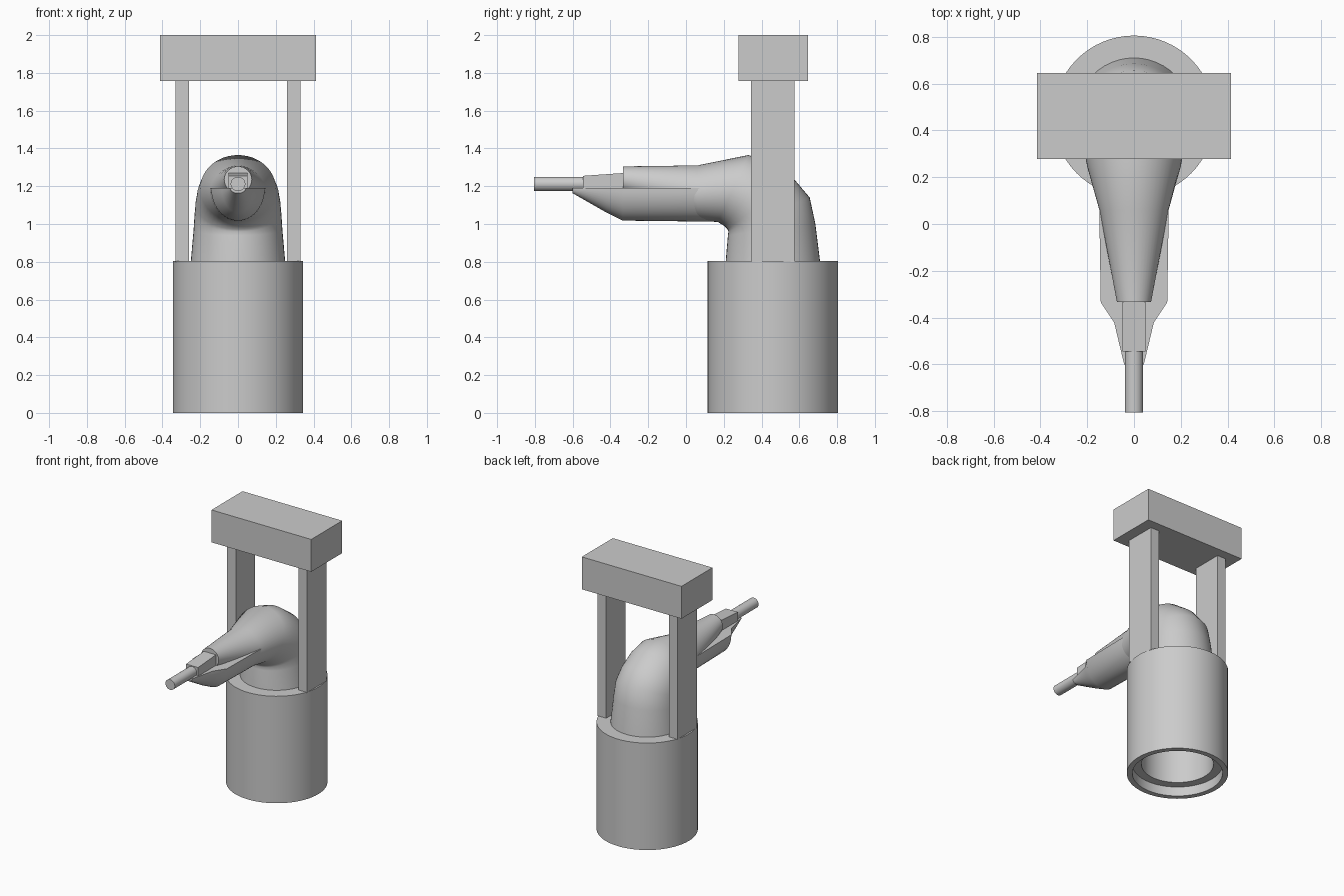
import bpy, bmesh
from math import sin, cos, pi
from mathutils import Vector

if "Cube" in bpy.data.objects:
    bpy.data.objects.remove(bpy.data.objects["Cube"])

N = 48


def finish(name, bm, smooth=True):
    bmesh.ops.recalc_face_normals(bm, faces=bm.faces)
    me = bpy.data.meshes.new(name)
    bm.to_mesh(me)
    bm.free()
    ob = bpy.data.objects.new(name, me)
    bpy.context.collection.objects.link(ob)
    if smooth:
        bpy.ops.object.select_all(action='DESELECT')
        ob.select_set(True)
        bpy.context.view_layer.objects.active = ob
        bpy.ops.object.shade_smooth_by_angle(angle=0.7)
    return ob


def loft(name, rings, cap_start=True, cap_end=True, wrap=False, smooth=True):
    bm = bmesh.new()
    loops = [[bm.verts.new(p) for p in r] for r in rings]
    pairs = list(zip(loops, loops[1:]))
    if wrap:
        pairs.append((loops[-1], loops[0]))
    for a, b in pairs:
        n = len(a)
        for i in range(n):
            j = (i + 1) % n
            bm.faces.new((a[i], a[j], b[j], b[i]))
    if cap_start and not wrap:
        bm.faces.new(loops[0])
    if cap_end and not wrap:
        bm.faces.new(loops[-1])
    return finish(name, bm, smooth)


def ellipse(top, bottom, w, n=N):
    """Ring spanned by two points in the yz plane and a half width in x."""
    t, b = Vector((0, *top)), Vector((0, *bottom))
    c, h = (t + b) / 2, (t - b) / 2
    return [c + h * cos(2 * pi * i / n) + Vector((w * sin(2 * pi * i / n), 0, 0))
            for i in range(n)]


def rect(y, w, z0, z1):
    return [(-w, y, z0), (w, y, z0), (w, y, z1), (-w, y, z1)]


def box(name, x0, x1, y0, y1, z0, z1):
    return loft(name, [[(x0, y, z0), (x1, y, z0), (x1, y, z1), (x0, y, z1)]
                       for y in (y0, y1)], smooth=False)


# Hollow base cylinder with a stepped underside
profile = [(.345, .803), (.345, 0), (.307, 0), (.307, .07), (.245, .07), (.245, .803)]
loft("base_cylinder",
     [ellipse((.46 + r, z), (.46 - r, z), r, 64) for r, z in profile], wrap=True)

# Bent elbow flowing into the tapered upper arm
sections = [((.71, .8), (.21, .8), .25),
            ((.685, 1.0), (.222, .94), .235),
            ((.655, 1.14), (.225, .96), .23),
            ((.57, 1.24), (.22, .972), .225),
            ((.45, 1.325), (.205, .988), .215),
            ((.33, 1.365), (.17, 1.01), .20),
            ((.06, 1.31), (.06, 1.02), .148),
            ((-.333, 1.305), (-.333, 1.165), .073)]
loft("elbow_arm", [ellipse(*s) for s in sections], cap_start=False)

# Half-round trough under the arm
trough = [(.17, .15, .178), (-.335, .142, .172), (-.42, .085, .13), (-.6, .042, .027)]
loft("lower_shell",
     [[(w * cos(pi * i / 24), y, 1.19 - d * sin(pi * i / 24)) for i in range(25)]
      for y, w, d in trough])

# Tapered nozzle block and round tip
loft("nozzle_block", [rect(-.30, .05, 1.175, 1.272), rect(-.545, .05, 1.175, 1.255)],
     smooth=False)
loft("nozzle_tip", [ellipse((y, 1.25), (y, 1.174), .039, 32) for y in (-.52, -.805)])

# Twin uprights and the top block
for side, s in (("left", -1), ("right", 1)):
    box(side + "_upright", *sorted((s * .26, s * .332)), .345, .575, .8, 1.76)
box("top_block", -.414, .414, .277, .645, 1.757, 2.0)
